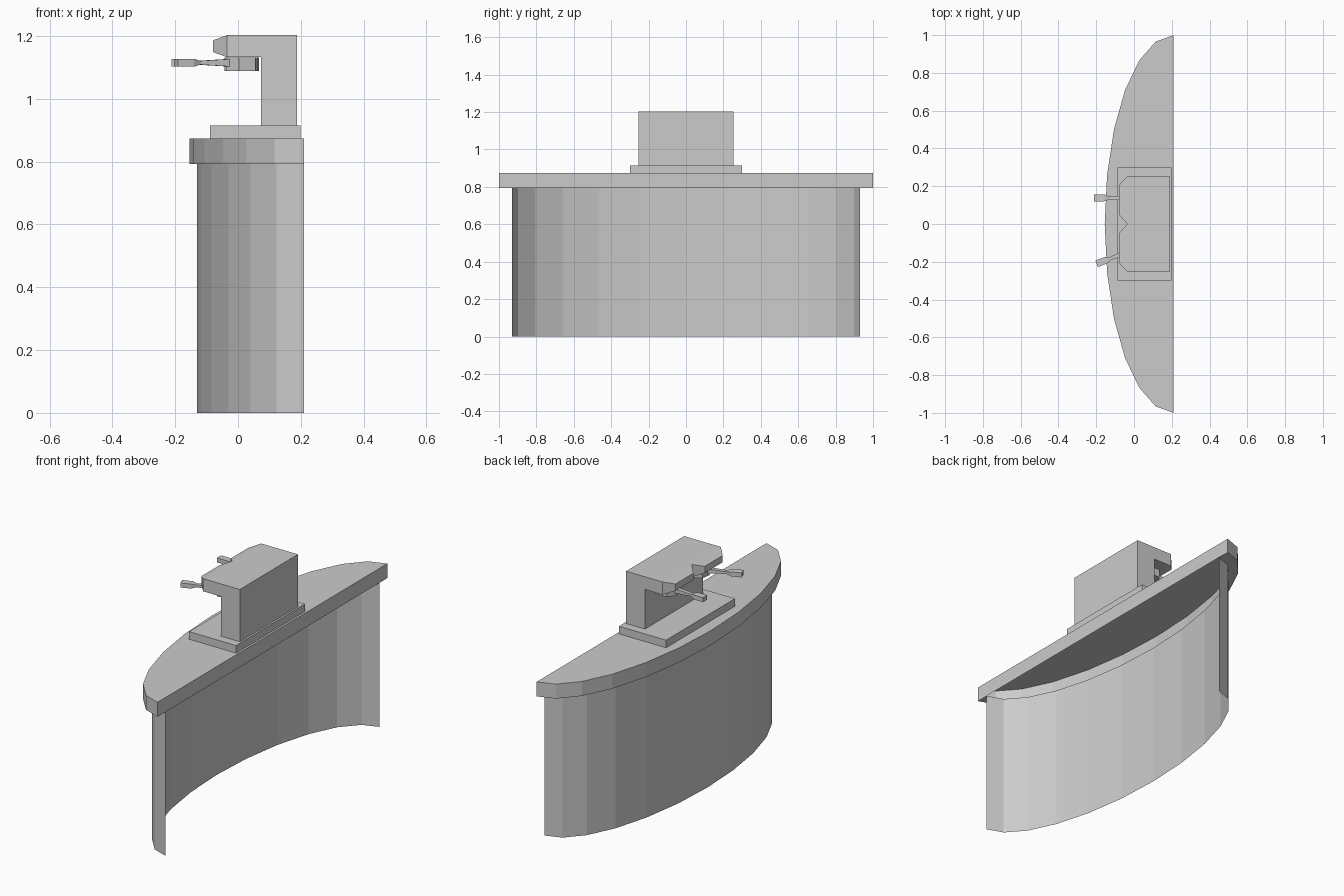
import bpy, bmesh
from math import sin, cos, radians
from mathutils import Matrix

if "Cube" in bpy.data.objects:
    bpy.data.objects.remove(bpy.data.objects["Cube"])


def finish(name, bm, flip_check=True):
    bmesh.ops.remove_doubles(bm, verts=bm.verts, dist=1e-5)
    if flip_check:
        bmesh.ops.recalc_face_normals(bm, faces=bm.faces)
    mesh = bpy.data.meshes.new(name)
    bm.to_mesh(mesh)
    bm.free()
    obj = bpy.data.objects.new(name, mesh)
    bpy.context.collection.objects.link(obj)
    return obj


def bow(bm, depth, half_width, z):
    # half ellipse bulging towards -x, open along the straight back
    return [bm.verts.new((0.21 - depth * sin(radians(a)), half_width * cos(radians(a)), z))
            for a in range(0, 181, 15)]


def bridge(bm, a, b, closed=False):
    n = len(a)
    for i in range(n if closed else n - 1):
        j = (i + 1) % n
        bm.faces.new((a[i], a[j], b[j], b[i]))


# Counter front: single curved wall, open at the back and bottom
bm = bmesh.new()
bridge(bm, bow(bm, 0.34, 0.93, 0.0), bow(bm, 0.34, 0.93, 0.793))
finish("counter_wall", bm)

# Counter top: slab whose underside is only an overhang rim
bm = bmesh.new()
top = bow(bm, 0.365, 1.0, 0.873)
low = bow(bm, 0.365, 1.0, 0.793)
inner = bow(bm, 0.34, 0.93, 0.793)
bm.faces.new(top)
bridge(bm, top, low, closed=True)
bridge(bm, low, inner)
finish("counter_top", bm)

# Base plate
bm = bmesh.new()
bmesh.ops.create_cube(bm, size=1, matrix=Matrix.Translation((0.055, 0, 0.894))
                      @ Matrix.Diagonal((0.287, 0.6, 0.042, 1)))
finish("machine_base", bm)

# Machine body: L profile extruded in y, with two tapered noses on the front
bm = bmesh.new()
profile = [(-0.035, 1.133), (-0.035, 1.203), (0.188, 1.203),
           (0.188, 0.915), (0.073, 0.915), (0.073, 1.133)]
sides = [[bm.verts.new((x, y, z)) for x, z in profile] for y in (-0.253, 0.253)]
for s in sides:
    bm.faces.new(s)
bridge(bm, sides[0][1:] + sides[0][:1], sides[1][1:] + sides[1][:1])


def rect(x, y0, y1, z0, z1):
    return [bm.verts.new((x, y, z)) for y, z in ((y0, z0), (y1, z0), (y1, z1), (y0, z1))]


for s in (-1, 1):
    back = rect(-0.035, 0, s * 0.253, 1.133, 1.203)
    front = rect(-0.08, s * 0.05, s * 0.205, 1.149, 1.186)
    bridge(bm, back, front, closed=True)
    bm.faces.new(front)
finish("machine_body", bm)


# Filter holders: hexagonal cup with a tapered square handle
def filter_holder(name, y, turn):
    bm = bmesh.new()
    bmesh.ops.create_cone(bm, cap_ends=True, segments=6, radius1=0.055, radius2=0.055,
                          depth=0.044, matrix=Matrix.Translation((0, 0, 1.11))
                          @ Matrix.Rotation(radians(30), 4, 'Z'))
    rings = []
    for d, w, h in ((0.045, 0.013, 0.012), (0.145, 0.009, 0.006),
                    (0.17, 0.018, 0.0125), (0.225, 0.018, 0.0125)):
        rings.append([bm.verts.new((-d, a * w, 1.115 + b * h))
                      for a, b in ((-1, -1), (1, -1), (1, 1), (-1, 1))])
    for a, b in zip(rings, rings[1:]):
        bridge(bm, a, b, closed=True)
    bm.faces.new(rings[0])
    bm.faces.new(rings[-1])
    bm.transform(Matrix.Translation((0.0125, y, 0)) @ Matrix.Rotation(radians(turn), 4, 'Z'))
    finish(name, bm)


filter_holder("filter_holder_straight", 0.138, 0)
filter_holder("filter_holder_turned", -0.13, 21)
